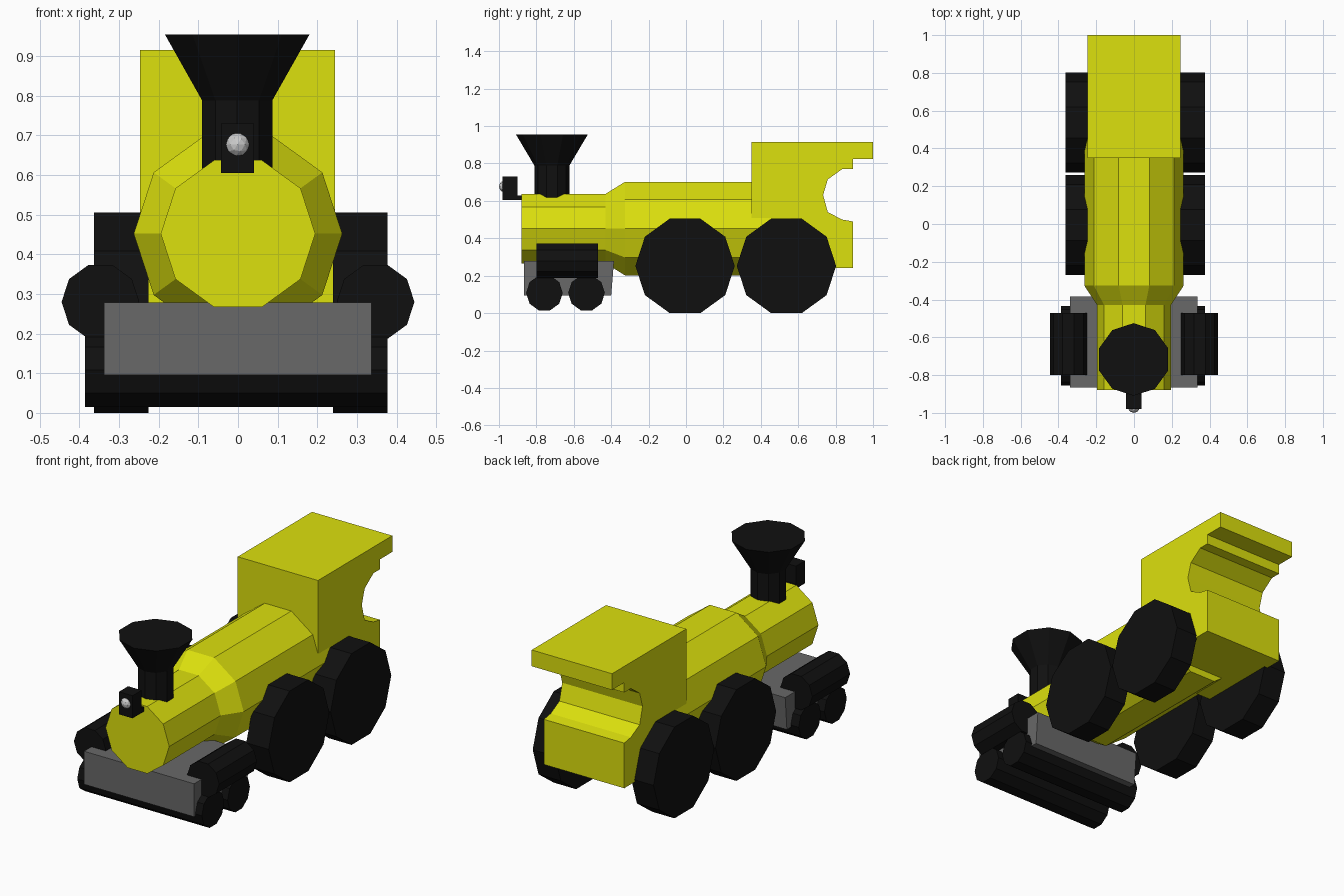
import bpy, bmesh, math
from mathutils import Vector

if "Cube" in bpy.data.objects:
    bpy.data.objects.remove(bpy.data.objects["Cube"])


def material(name, rgb):
    m = bpy.data.materials.new(name)
    m.diffuse_color = (*rgb, 1)
    m.use_nodes = True
    m.node_tree.nodes["Principled BSDF"].inputs["Base Color"].default_value = m.diffuse_color
    return m


YELLOW = material("yellow_paint", (0.72, 0.75, 0.004))
BLACK = material("black_iron", (0.005, 0.005, 0.005))
GREY = material("grey_metal", (0.14, 0.14, 0.14))


def loft(name, loops, mat):
    """Skin a list of equal-length point loops and cap both ends."""
    bm = bmesh.new()
    rings = [[bm.verts.new(p) for p in loop] for loop in loops]
    for a, b in zip(rings, rings[1:]):
        for i in range(len(a)):
            j = (i + 1) % len(a)
            bm.faces.new((a[i], a[j], b[j], b[i]))
    bm.faces.new(rings[0])
    bm.faces.new(rings[-1])
    bmesh.ops.recalc_face_normals(bm, faces=bm.faces)
    mesh = bpy.data.meshes.new(name)
    bm.to_mesh(mesh)
    bm.free()
    if mat:
        mesh.materials.append(mat)
    ob = bpy.data.objects.new(name, mesh)
    bpy.context.collection.objects.link(ob)
    return ob


def turned(name, axis, centre, stations, mat, sides=10):
    """Decagonal turned part; stations are (position along axis, radius)."""
    u, v, w = {"x": ((0, 1, 0), (0, 0, 1), (1, 0, 0)),
               "y": ((1, 0, 0), (0, 0, 1), (0, 1, 0)),
               "z": ((0, 1, 0), (1, 0, 0), (0, 0, 1))}[axis]
    u, v, w, c = Vector(u), Vector(v), Vector(w), Vector(centre)
    angles = [2 * math.pi * i / sides for i in range(sides)]
    return loft(name, [[c + w * p + (u * math.cos(a) + v * math.sin(a)) * r
                        for a in angles] for p, r in stations], mat)


def side_prism(name, profile, x0, x1, mat):
    """Extrude a (y, z) side profile across the width."""
    return loft(name, [[(x, y, z) for y, z in profile] for x in (x0, x1)], mat)


def box(name, x0, x1, y0, y1, z0, z1, mat):
    return side_prism(name, [(y0, z0), (y1, z0), (y1, z1), (y0, z1)], x0, x1, mat)


# Boiler: slim smokebox flaring into the wide barrel that runs into the cab
turned("boiler", "y", (0, 0, 0.452),
       [(-0.88, 0.195), (-0.43, 0.195), (-0.326, 0.263), (0.56, 0.263)], YELLOW)

# Cab with rounded cut-out and overhanging roof
side_prism("cab", [(0.35, 0.24), (0.893, 0.24), (0.893, 0.49), (0.835, 0.50),
                   (0.758, 0.54), (0.733, 0.632), (0.758, 0.715), (0.835, 0.77),
                   (0.893, 0.77), (0.893, 0.825), (1.0, 0.825), (1.0, 0.915),
                   (0.35, 0.915)], -0.247, 0.245, YELLOW)

# Flared chimney
turned("chimney", "z", (-0.002, -0.717, 0),
       [(0.617, 0.093), (0.788, 0.093), (0.955, 0.192)], BLACK)

# Headlamp housing, bracket and lens
box("lamp_housing", -0.043, 0.04, -0.98, -0.90, 0.605, 0.73, BLACK)
box("lamp_bracket", -0.043, 0.04, -0.91, -0.84, 0.605, 0.63, BLACK)
bpy.ops.mesh.primitive_ico_sphere_add(subdivisions=2, radius=0.032,
                                      location=(-0.001, -0.968, 0.677))
bpy.context.object.name = "lamp_lens"

# Driving wheels
for y, where in ((-0.005, "front"), (0.537, "rear")):
    for x0, x1, side in ((0.24, 0.377, "right"), (-0.363, -0.226, "left")):
        turned(f"driving_wheel_{where}_{side}", "x", (0, y, 0.2525),
               [(x0, 0.2655), (x1, 0.2655)], BLACK)

# Front truck block with full-width rollers
side_prism("truck_frame", [(-0.865, 0.095), (-0.40, 0.095), (-0.385, 0.278),
                           (-0.865, 0.278)], -0.338, 0.337, GREY)
for y, where in ((-0.757, "front"), (-0.532, "rear")):
    turned(f"truck_roller_{where}", "x", (0, y, 0.108),
           [(-0.386, 0.098), (0.377, 0.098)], BLACK)

# Steam cylinders
for s, side in ((1, "right"), (-1, "left")):
    turned(f"steam_cylinder_{side}", "y", (s * 0.347, 0, 0.28),
           [(-0.80, 0.098), (-0.47, 0.098)], BLACK)
